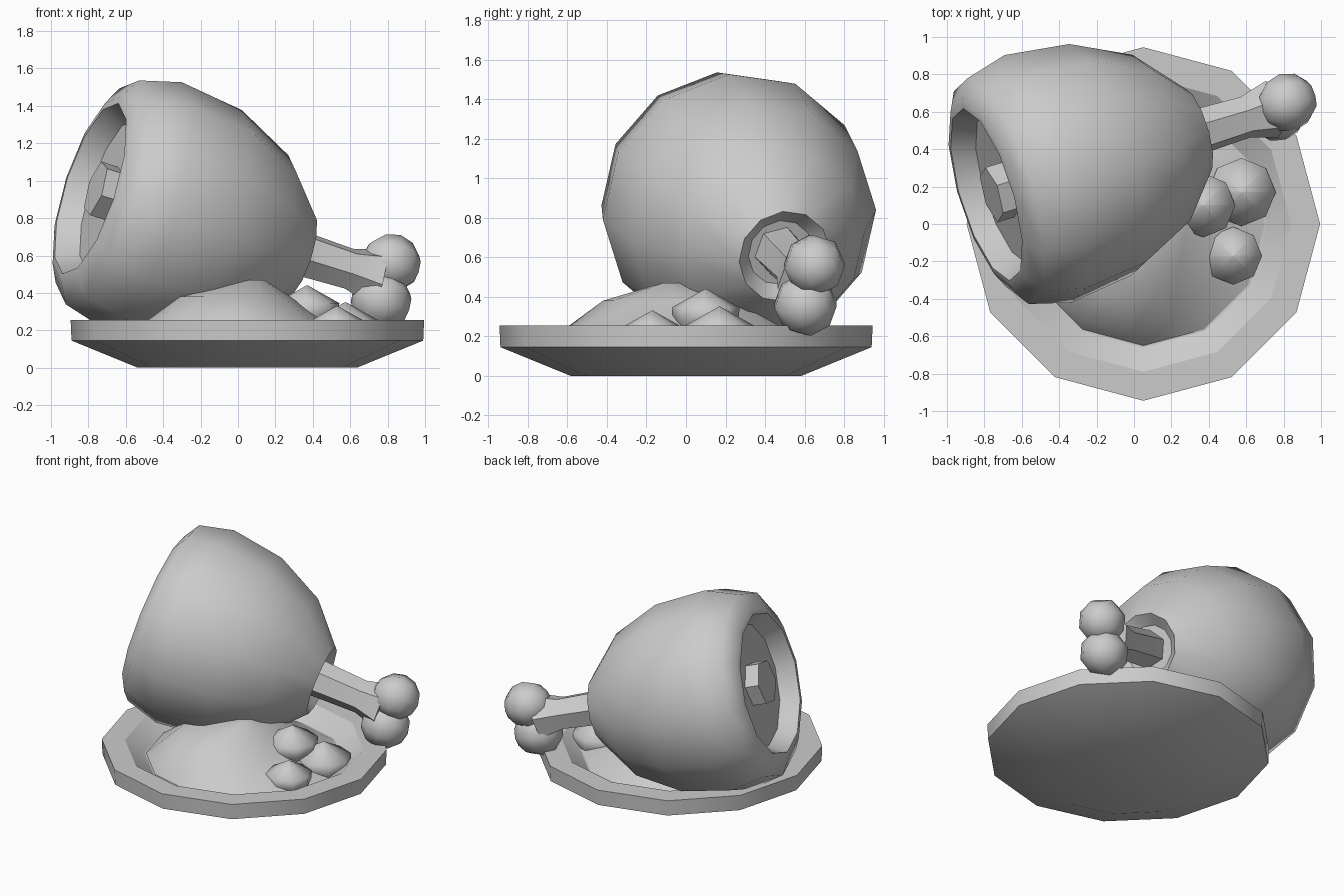
import bpy, bmesh, math
from mathutils import Vector, Matrix

old = bpy.data.objects.get("Cube")
if old:
    bpy.data.objects.remove(old, do_unlink=True)

clay = bpy.data.materials.new("light grey")
clay.use_nodes = True
GREY = (0.6, 0.6, 0.6, 1)
clay.diffuse_color = GREY
clay.node_tree.nodes["Principled BSDF"].inputs["Base Color"].default_value = GREY


def finish(name, bm, matrix, angle):
    """Turn a bmesh into a shaded object."""
    bmesh.ops.recalc_face_normals(bm, faces=bm.faces)
    mesh = bpy.data.meshes.new(name)
    bm.to_mesh(mesh)
    bm.free()
    mesh.materials.append(clay)
    obj = bpy.data.objects.new(name, mesh)
    bpy.context.collection.objects.link(obj)
    obj.matrix_world = matrix
    bpy.ops.object.select_all(action='DESELECT')
    obj.select_set(True)
    bpy.context.view_layer.objects.active = obj
    bpy.ops.object.shade_smooth_by_angle(angle=math.radians(angle))


def loft(name, rings, sides, matrix=Matrix(), angle=40):
    """Skin rings given as (z, radius x, radius y, centre x, centre y)."""
    bm = bmesh.new()
    loops = []
    for z, rx, ry, cx, cy in rings:
        loops.append([bm.verts.new((cx + rx * math.cos(i * math.tau / sides),
                                    cy + ry * math.sin(i * math.tau / sides), z))
                      for i in range(sides)])
    for a, b in zip(loops, loops[1:]):
        for i in range(sides):
            j = (i + 1) % sides
            bm.faces.new((a[i], a[j], b[j], b[i]))
    bm.faces.new(loops[0])
    bm.faces.new(loops[-1])
    finish(name, bm, matrix, angle)


def lathe(name, profile, sides, matrix=Matrix(), angle=40):
    loft(name, [(z, r, r, 0, 0) for z, r in profile], sides, matrix, angle)


def ball(name, centre, radius, turn):
    bm = bmesh.new()
    bmesh.ops.create_uvsphere(bm, u_segments=8, v_segments=6, radius=radius)
    finish(name, bm, Matrix.Translation(centre) @ turn, 80)


# Frame of the meat: local z runs from the cut face to the bone end
axis = Vector((0.915, 0.28, -0.29)).normalized()
side = Vector((0, 0, 1)).cross(axis).normalized()
up = axis.cross(side)
turn = Matrix((side, up, axis)).transposed().to_4x4()
turn = turn @ Matrix.Rotation(math.radians(7), 4, 'Z')
meat = Matrix.Translation((-0.78, 0.16, 0.955)) @ turn
bone = (Matrix.Translation((-0.78, 0.15, 0.965)) @ turn
        @ Matrix.Rotation(math.radians(8), 4, 'Z'))

# Plate with a flat rim and a shallow well
lathe("plate", [(0, 0.585), (0.145, 0.94), (0.255, 0.945), (0.255, 0.79),
                (0.165, 0.66)], 12, Matrix.Translation((0.05, 0, 0)), 35)

# Lopsided mound of mash under the meat
loft("mash_mound", [(0.165, 0.65, 0.65, 0.05, 0),
                    (0.255, 0.46, 0.54, -0.02, -0.05),
                    (0.38, 0.31, 0.38, -0.03, -0.04),
                    (0.47, 0.04, 0.05, 0.1, -0.07)], 12, angle=80)

# Meat with a recessed cut face and a recess round the bone
lathe("meat", [(0.11, 0.42), (-0.01, 0.48), (-0.005, 0.52), (0.06, 0.63),
               (0.29, 0.69), (0.655, 0.645), (0.98, 0.49), (1.21, 0.24),
               (1.14, 0.17)], 12, meat, 45)

# Bone running right through the meat, flaring into two knobs
lathe("bone_shaft", [(0.02, 0.155), (0.3, 0.155), (1.1, 0.13), (1.5, 0.115),
                     (1.66, 0.16)], 6, bone, 40)
ball("bone_knob_upper", (0.82, 0.65, 0.56), 0.158, turn)
ball("bone_knob_lower", (0.765, 0.605, 0.36), 0.163, turn)

# Small rounded vegetables beside the mash, given by top point and radius
for i, (x, y, top, r) in enumerate([(0.37, 0.1, 0.44, 0.172),
                                    (0.53, -0.17, 0.33, 0.155),
                                    (0.575, 0.17, 0.35, 0.183)]):
    lathe(f"vegetable_{i + 1}", [(-1.5 * r, 0.6 * r), (-0.95 * r, 0.95 * r),
                                 (-0.55 * r, r), (0, 0.02 * r)],
          8, Matrix.Translation((x, y, top)), 80)
